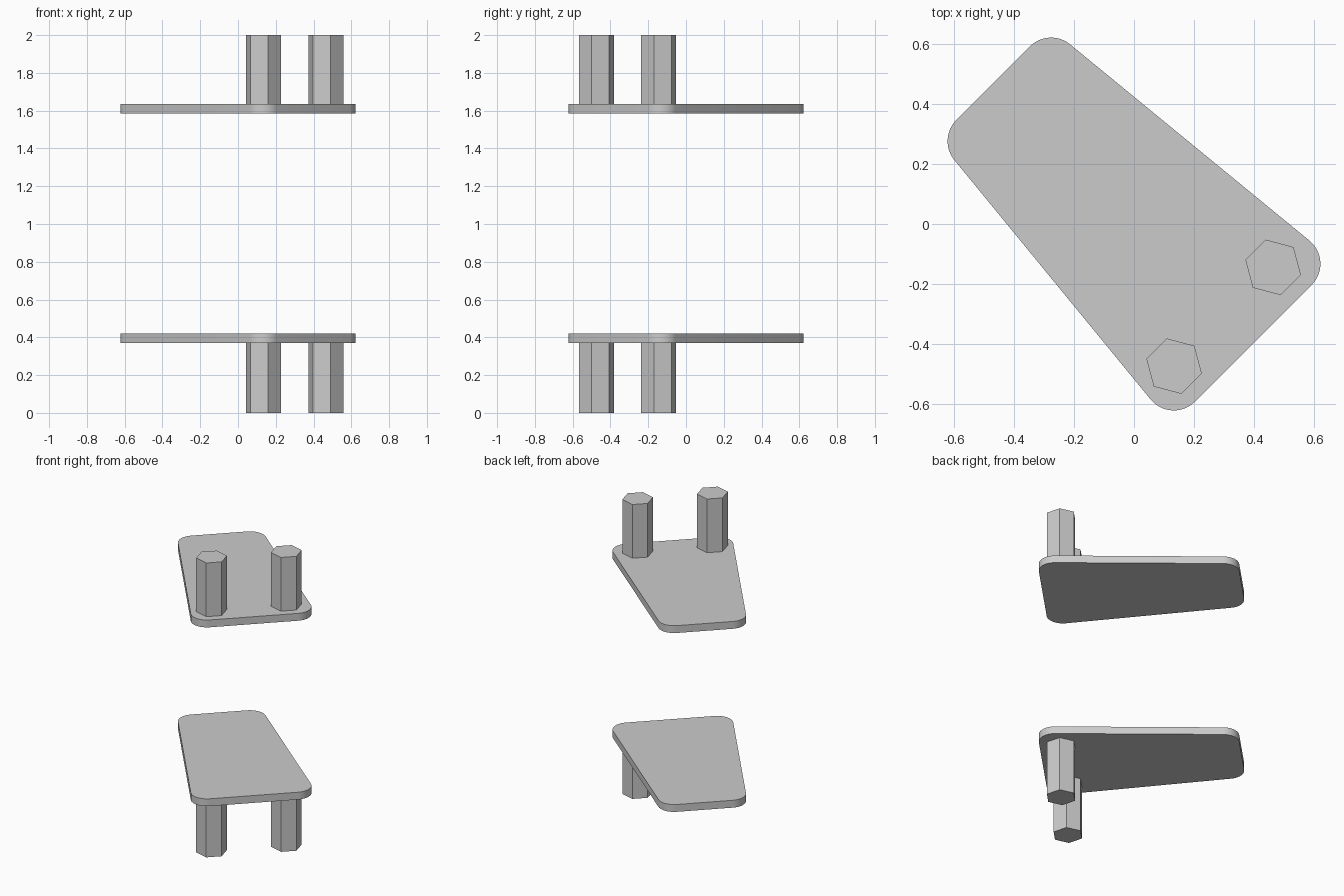
import bpy, bmesh
from math import cos, sin, radians, atan2, pi

if "Cube" in bpy.data.objects:
    bpy.data.objects.remove(bpy.data.objects["Cube"])


def prism(name, outline, z0, z1, smooth=False):
    """Extrude a counter-clockwise outline from z0 to z1."""
    bm = bmesh.new()
    base = bm.faces.new([bm.verts.new((x, y, z0)) for x, y in outline])
    ext = bmesh.ops.extrude_face_region(bm, geom=[base], use_keep_orig=True)
    top = [g for g in ext["geom"] if isinstance(g, bmesh.types.BMVert)]
    bmesh.ops.translate(bm, verts=top, vec=(0, 0, z1 - z0))
    bmesh.ops.recalc_face_normals(bm, faces=bm.faces)
    mesh = bpy.data.meshes.new(name)
    bm.to_mesh(mesh)
    bm.free()
    obj = bpy.data.objects.new(name, mesh)
    bpy.context.collection.objects.link(obj)
    if smooth:
        bpy.ops.object.select_all(action='DESELECT')
        obj.select_set(True)
        bpy.context.view_layer.objects.active = obj
        bpy.ops.object.shade_smooth_by_angle(angle=radians(30))
    return obj


def rounded(centres, r, steps=12):
    """Outline around equal circles at the corners of a convex polygon."""
    pts = []
    n = len(centres)
    for i, (cx, cy) in enumerate(centres):
        px, py = centres[i - 1]
        nx, ny = centres[(i + 1) % n]
        a0 = atan2(cy - py, cx - px) - pi / 2
        sweep = (atan2(ny - cy, nx - cx) - pi / 2 - a0) % (2 * pi)
        for k in range(steps + 1):
            a = a0 + sweep * k / steps
            pts.append((cx + r * cos(a), cy + r * sin(a)))
    return pts


def hexagon(cx, cy, r=0.096):
    return [(cx + r * cos(radians(45 + 60 * k)),
             cy + r * sin(radians(45 + 60 * k))) for k in range(6)]


# Tapered plate outline, symmetric across the diagonal
plate = rounded([(0.133, -0.523), (0.523, -0.133),
                 (-0.277, 0.523), (-0.523, 0.277)], 0.1)
posts = {"left": (0.134, -0.475), "right": (0.465, -0.145)}

# Two plates, posts below the lower one and above the upper one
for level, (p0, p1), (h0, h1) in (("lower", (0.37, 0.42), (0.0, 0.37)),
                                  ("upper", (1.585, 1.635), (1.635, 2.0))):
    prism(f"{level}_plate", plate, p0, p1, smooth=True)
    for side, (x, y) in posts.items():
        prism(f"{level}_{side}_hex_post", hexagon(x, y), h0, h1)
